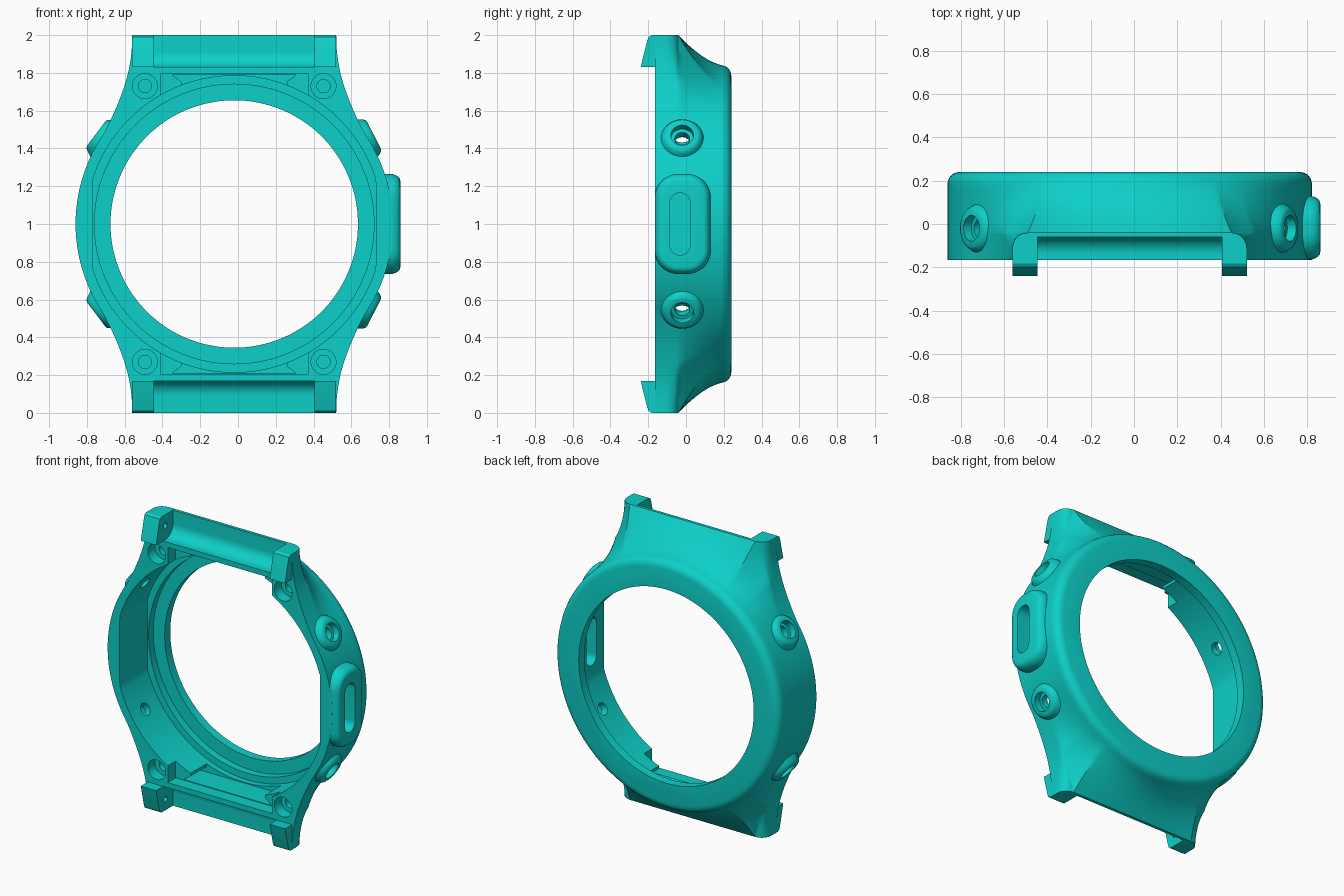
import bpy, bmesh, math
from mathutils import Vector, Matrix

if "Cube" in bpy.data.objects:
    bpy.data.objects.remove(bpy.data.objects["Cube"])

CX, CZ = -0.02, 1.0          # centre of the round opening
FRONT, BEZEL = -0.165, 0.24  # y of the open side and of the bezel face
R = 0.84

teal = bpy.data.materials.new("teal")
teal.diffuse_color = (0.004, 0.63, 0.58, 1)
teal.use_nodes = True
teal.node_tree.nodes["Principled BSDF"].inputs["Base Color"].default_value = teal.diffuse_color


def loft(name, rings):
    """Closed solid through rings of equal point count."""
    bm = bmesh.new()
    vs = [[bm.verts.new(p) for p in ring] for ring in rings]
    n = len(rings[0])
    for a, b in zip(vs, vs[1:]):
        for i in range(n):
            j = (i + 1) % n
            bm.faces.new((a[i], a[j], b[j], b[i]))
    bm.faces.new(vs[0][::-1])
    bm.faces.new(vs[-1])
    bmesh.ops.recalc_face_normals(bm, faces=bm.faces)
    me = bpy.data.meshes.new(name)
    bm.to_mesh(me)
    bm.free()
    me.materials.append(teal)
    ob = bpy.data.objects.new(name, me)
    bpy.context.collection.objects.link(ob)
    return ob


def turned(name, pos, axis, steps, n=40):
    """Round solid: steps are (radius, distance along axis)."""
    m = Matrix.Translation(pos) @ Vector(axis).to_track_quat('Z', 'Y').to_matrix().to_4x4()
    return loft(name, [[m @ Vector((r * math.cos(2 * math.pi * i / n),
                                    r * math.sin(2 * math.pi * i / n), d))
                        for i in range(n)] for r, d in steps])


def prism_x(name, pts, x0, x1):
    return loft(name, [[(x, y, z) for y, z in pts] for x in (x0, x1)])


def prism_y(name, pts, y0, y1):
    return loft(name, [[(CX + x, y, CZ + z) for x, z in pts] for y in (y0, y1)])


def combine(target, other, op):
    mod = target.modifiers.new("join", 'BOOLEAN')
    mod.object, mod.operation, mod.solver = other, op, 'EXACT'
    bpy.context.view_layer.objects.active = target
    bpy.ops.object.modifier_apply(modifier=mod.name)
    bpy.data.objects.remove(other)


# --- case body: round bezel flaring into the strap lugs
def catmull(p, k):
    out = []
    for i in range(1, len(p) - 2):
        a, b, c, d = (Vector(q) for q in p[i - 1:i + 3])
        for s in range(k):
            t = s / k
            out.append(0.5 * (2 * b + (c - a) * t + (2 * a - 5 * b + 4 * c - d) * t * t
                              + (3 * b - a - 3 * c + d) * t ** 3))
    return out


quad = [Vector((R * math.cos(a), R * math.sin(a)))
        for a in (math.radians(2.5 * i) for i in range(12))]
quad += catmull([(0.76, 0.36), (0.727, 0.42), (0.68, 0.5), (0.632, 0.6), (0.592, 0.7),
                 (0.562, 0.8), (0.545, 0.9), (0.54, 1.0), (0.54, 1.1)], 4)
quad += [Vector((0.54 * (1 - i / 16), 1.0)) for i in range(17)]
half = quad + [Vector((-p.x, p.y)) for p in quad[-2::-1]]
outline = half + [Vector((p.x, -p.y)) for p in half[-2:0:-1]]


def body_ring(y):
    u = min(max((y + 0.11) / 0.07, 0), 1)              # rounding of lug corners
    t = 1 if y < -0.04 else max((0.2 - y) / 0.24, 0) ** 1.6   # lug slope
    e = max((y - 0.185) / 0.055, 0)                    # bezel edge rounding
    rad = R - 0.055 * (1 - math.sqrt(max(1 - e * e, 0)))
    ring = []
    for p in outline:
        w = min(max((abs(p.y) - 0.75) / 0.25, 0), 1)
        q = Vector((p.x * (1 - 0.13 * w * (1 - math.sqrt(1 - u * u))), p.y))
        c = p.normalized() * rad
        q = c + (q - c) * t
        ring.append((CX + q.x, y, CZ + q.y))
    return ring


levels = [FRONT, -0.11, -0.09, -0.07, -0.055, -0.046, -0.04, -0.01, 0.02, 0.05, 0.08, 0.11,
          0.14, 0.17, 0.19, 0.205, 0.218, 0.228, 0.236, BEZEL]
case = loft("watch_case", [body_ring(y) for y in levels])

# --- lug tips reaching past the open side
tip = [(-0.24, 0.83), (-0.207, 0.965), (-0.198, 0.99), (-0.182, 1.0), (-0.12, 1.0), (-0.12, 0.83)]
for sz in (1, -1):
    for sx in (1, -1):
        combine(case, prism_x("lug_tip", [(y, CZ + sz * z) for y, z in tip],
                              CX + sx * 0.425, CX + sx * 0.54), 'UNION')

# --- side button bosses
buttons = []
for sx, px, pz, ang in ((1, 0.74, 0.47, 27), (-1, 0.73, 0.48, 37)):
    for sz in (1, -1):
        a = math.radians(ang)
        buttons.append((Vector((CX + sx * px, -0.02, CZ + sz * pz)),
                        (sx * math.cos(a), 0, sz * math.sin(a))))
for pos, axis in buttons:
    combine(case, turned("button_boss", pos, axis,
                         [(0.13, -0.11), (0.118, -0.05), (0.104, -0.02),
                          (0.094, -0.006), (0.082, 0)]), 'UNION')


# --- crown guard on the right side
def rounded(cy, hy, hz, r, x, k=10):
    pts = []
    for q, (sy, sz) in enumerate(((1, 1), (-1, 1), (-1, -1), (1, -1))):
        for i in range(k + 1):
            a = math.pi / 2 * (q + i / k)
            pts.append((x, cy + sy * (hy - r) + r * math.cos(a),
                        CZ + sz * (hz - r) + r * math.sin(a)))
    return pts


guard = [(0.70, 0.0), (0.815, 0.0), (0.835, 0.006), (0.85, 0.016), (0.857, 0.026), (0.86, 0.04)]
combine(case, loft("crown_guard", [rounded(-0.0175, 0.1475 - d, 0.265 - d, 0.125 - d, x)
                                   for x, d in guard]), 'UNION')

# --- inner cavity: flat-sided bore, stepped seat, and round window
bore = []
for i in range(144):
    a = 2 * math.pi * i / 144
    bore.append((min(max(0.785 * math.cos(a), -0.75), 0.75), 0.785 * math.sin(a)))
combine(case, prism_y("cavity", bore, -0.4, 0.13), 'DIFFERENCE')
combine(case, turned("seat", (CX, 0, CZ), (0, 1, 0), [(0.74, -0.1), (0.74, 0.18)], 144), 'DIFFERENCE')
combine(case, turned("window", (CX, 0, CZ), (0, 1, 0), [(0.655, -0.1), (0.655, 0.4)], 144), 'DIFFERENCE')

# --- recesses, strap grooves, screw holes and pin holes at both ends
arc = [(-0.14 + 0.08 * math.sin(math.pi / 2 * i / 10), 0.91 - 0.08 * math.cos(math.pi / 2 * i / 10))
       for i in range(11)]
groove = [(-0.4, 0.83)] + arc + [(-0.06, 1.1), (-0.4, 1.1)]
for sz in (1, -1):
    combine(case, prism_y("shallow_recess", [(x, sz * z) for x, z in (
        (-0.39, 0.5), (0.39, 0.5), (0.39, 0.795), (-0.39, 0.795))], -0.4, -0.08), 'DIFFERENCE')
    combine(case, prism_y("deep_recess", [(x, sz * z) for x, z in (
        (-0.26, 0.5), (0.26, 0.5), (0.28, 0.755), (0.33, 0.79), (-0.33, 0.79), (-0.28, 0.755))],
        -0.4, 0.09), 'DIFFERENCE')
    combine(case, prism_x("strap_groove", [(y, CZ + sz * z) for y, z in groove],
                          CX - 0.425, CX + 0.425), 'DIFFERENCE')
    combine(case, turned("pin_hole", (CX, -0.14, CZ + sz * 0.925), (1, 0, 0),
                         [(0.018, -0.48), (0.018, 0.48)], 20), 'DIFFERENCE')
    for sx in (1, -1):
        combine(case, turned("screw_hole", (CX + sx * 0.473, 0, CZ + sz * 0.73), (0, 1, 0),
                             [(0.066, -0.3), (0.066, -0.09), (0.035, -0.0899), (0.035, -0.01)]),
                'DIFFERENCE')

# --- button holes and crown slot
for pos, axis in buttons:
    combine(case, turned("button_hole", pos, axis,
                         [(0.04, -0.22), (0.04, -0.0451), (0.06, -0.045), (0.06, 0.05)]), 'DIFFERENCE')
combine(case, loft("crown_slot", [rounded(-0.032, 0.054, 0.165, 0.0535, x) for x in (0.6, 1.0)]),
        'DIFFERENCE')

# --- smooth shading with crisp edges
bpy.ops.object.select_all(action='DESELECT')
case.select_set(True)
bpy.context.view_layer.objects.active = case
bpy.ops.object.shade_smooth_by_angle(angle=math.radians(30))
